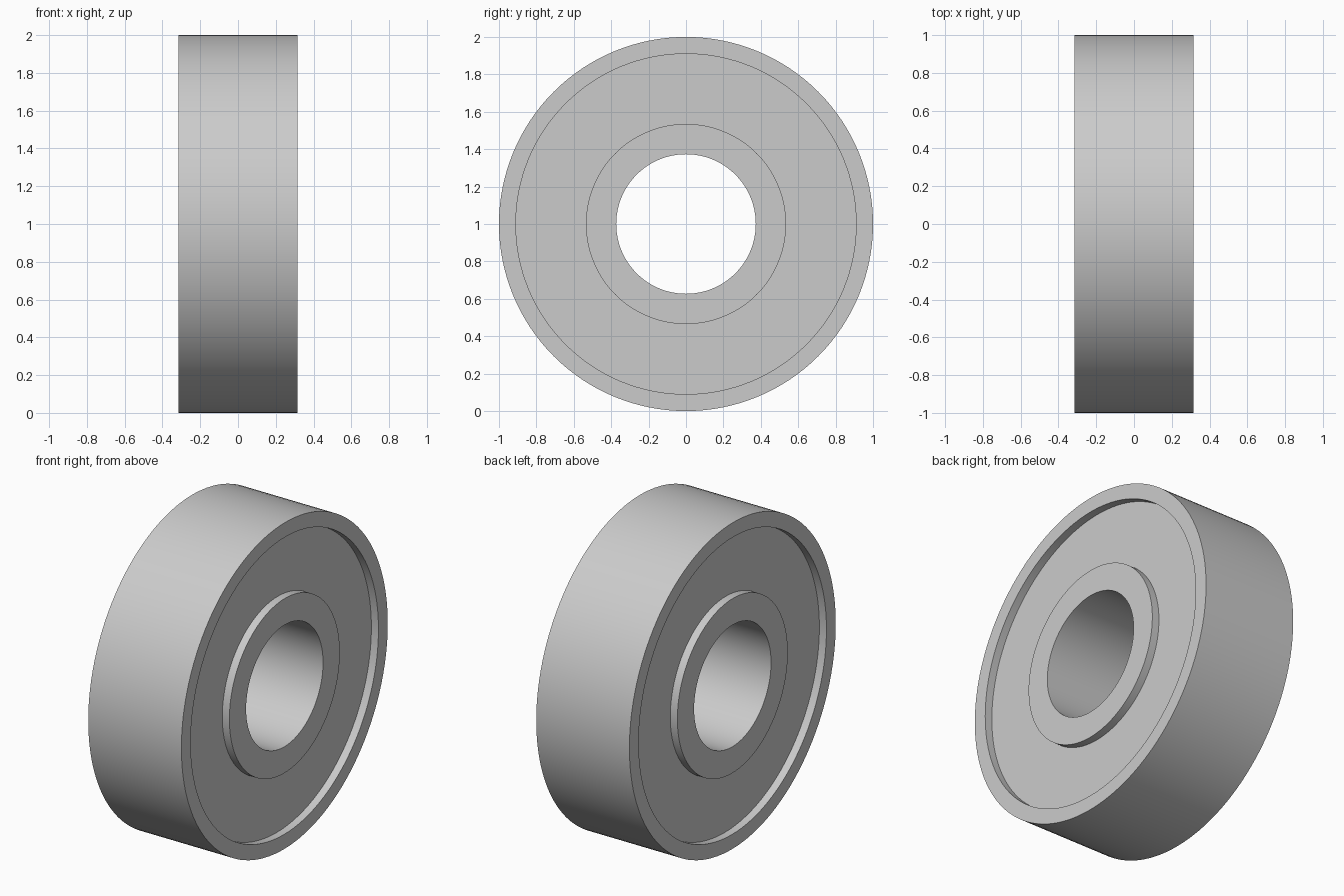
import bpy
import bmesh
import math
from mathutils import Matrix, Vector

cube = bpy.data.objects.get("Cube")
if cube:
    bpy.data.objects.remove(cube, do_unlink=True)

SEGMENTS = 128
HALF_WIDTH = 0.316
SHIELD_X = 0.268      # recessed shield plane
OUTER_R, LIP_R = 1.0, 0.91
HUB_R, BORE_R = 0.535, 0.373

# Plain grey steel
steel = bpy.data.materials.new("grey_steel")
steel.use_nodes = True
grey = (0.6, 0.6, 0.6, 1.0)
steel.diffuse_color = grey
steel.node_tree.nodes["Principled BSDF"].inputs["Base Color"].default_value = grey

# Half section from rim to bore, mirrored to the other side
half = [(HALF_WIDTH, OUTER_R), (HALF_WIDTH, LIP_R), (SHIELD_X, LIP_R),
        (SHIELD_X, HUB_R), (HALF_WIDTH, HUB_R), (HALF_WIDTH, BORE_R)]
section = half + [(-x, r) for x, r in reversed(half)]

# Revolve the closed section about the axle
bm = bmesh.new()
rings = []
for i in range(SEGMENTS):
    turn = Matrix.Rotation(math.tau * i / SEGMENTS, 3, 'X')
    rings.append([bm.verts.new(turn @ Vector((x, 0, r))) for x, r in section])
for i, ring in enumerate(rings):
    following = rings[(i + 1) % SEGMENTS]
    for j in range(len(section)):
        k = (j + 1) % len(section)
        bm.faces.new((ring[j], ring[k], following[k], following[j]))
bmesh.ops.recalc_face_normals(bm, faces=bm.faces)
mesh = bpy.data.meshes.new("ball_bearing")
bm.to_mesh(mesh)
bm.free()
mesh.materials.append(steel)

# Bearing standing on its rim
bearing = bpy.data.objects.new("ball_bearing", mesh)
bearing.location.z = OUTER_R
bpy.context.collection.objects.link(bearing)
bpy.ops.object.select_all(action='DESELECT')
bearing.select_set(True)
bpy.context.view_layer.objects.active = bearing
bpy.ops.object.shade_smooth_by_angle(angle=math.radians(30))
